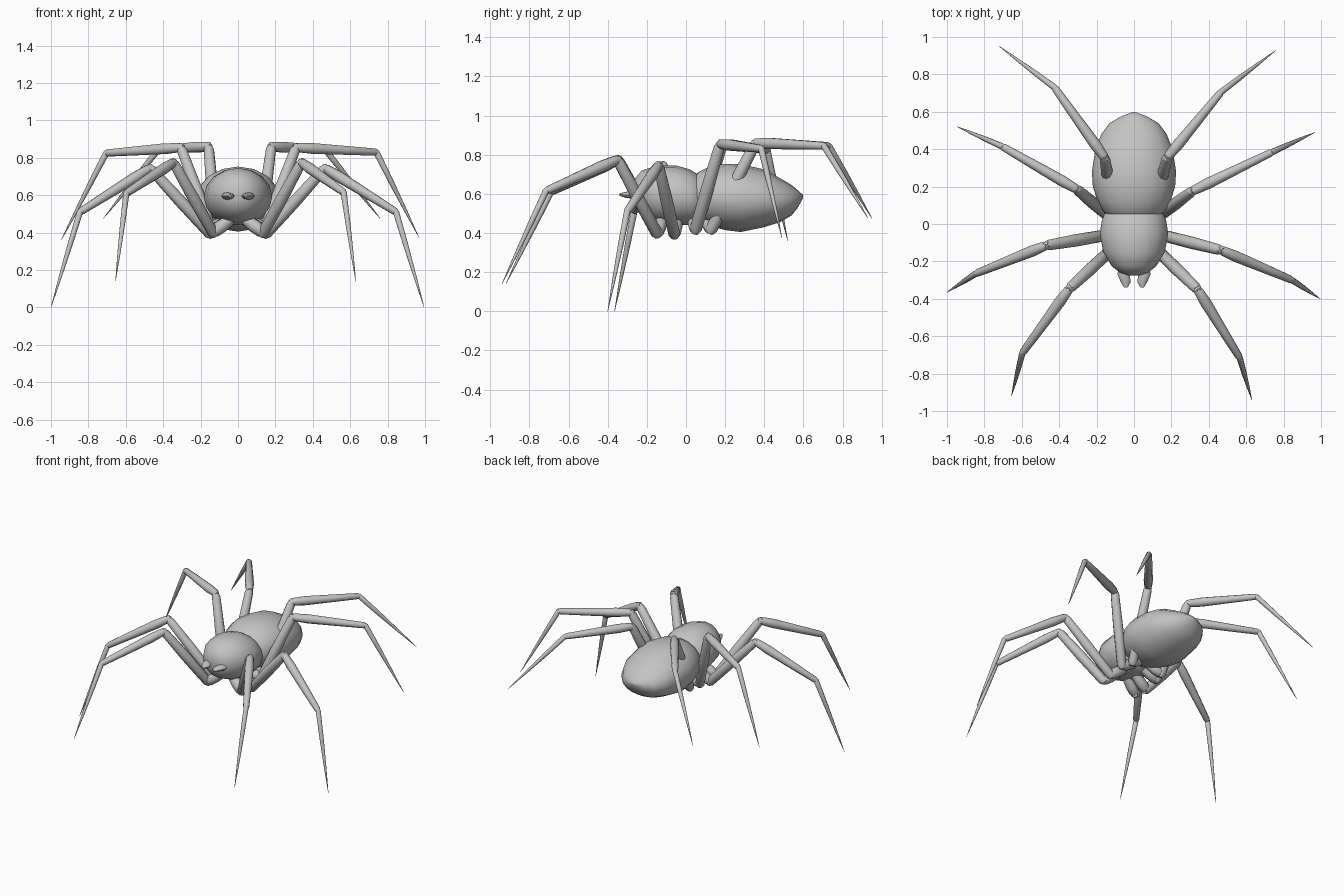
import bpy, bmesh, math
from mathutils import Vector

cube = bpy.data.objects.get("Cube")
if cube:
    bpy.data.objects.remove(cube, do_unlink=True)

grey = bpy.data.materials.new("matte grey")
grey.use_nodes = True
grey.diffuse_color = (0.55, 0.55, 0.55, 1)
grey.node_tree.nodes["Principled BSDF"].inputs["Base Color"].default_value = (0.55, 0.55, 0.55, 1)


def loft(name, rings):
    """Skin a closed body over equally sized rings of points."""
    bm = bmesh.new()
    loops = [[bm.verts.new(p) for p in ring] for ring in rings]
    n = len(loops[0])
    for a, b in zip(loops, loops[1:]):
        for i in range(n):
            j = (i + 1) % n
            bm.faces.new((a[i], a[j], b[j], b[i]))
    bm.faces.new(loops[0])
    bm.faces.new(loops[-1])
    bmesh.ops.recalc_face_normals(bm, faces=bm.faces)
    mesh = bpy.data.meshes.new(name)
    bm.to_mesh(mesh)
    bm.free()
    mesh.materials.append(grey)
    obj = bpy.data.objects.new(name, mesh)
    bpy.context.collection.objects.link(obj)
    bpy.ops.object.select_all(action='DESELECT')
    obj.select_set(True)
    bpy.context.view_layer.objects.active = obj
    bpy.ops.object.shade_smooth_by_angle(angle=math.radians(55))
    return obj


def body(name, sections, sides=16, x=0):
    """Elliptical sections along y: (y, half width, bottom, top)."""
    rings = []
    for y, w, low, high in sections:
        mid, h = (low + high) / 2, (high - low) / 2
        angles = [math.tau * i / sides for i in range(sides)]
        rings.append([(x + w * math.cos(a), y, mid + h * math.sin(a)) for a in angles])
    return loft(name, rings)


def segment(name, start, end, profile, sides=10):
    """Round limb segment; profile holds (fraction along, radius)."""
    start, end = Vector(start), Vector(end)
    turn = (end - start).to_track_quat('Z', 'Y')
    rings = []
    for t, r in profile:
        angles = [math.tau * i / sides for i in range(sides)]
        rings.append([start.lerp(end, t) + turn @ Vector((r * math.cos(a), r * math.sin(a), 0))
                      for a in angles])
    return loft(name, rings)


# Head and thorax in one rounded mass
body("cephalothorax", [
    (-0.275, 0.03, 0.57, 0.64), (-0.26, 0.075, 0.53, 0.68), (-0.225, 0.12, 0.49, 0.72),
    (-0.15, 0.165, 0.455, 0.745), (-0.05, 0.183, 0.44, 0.745), (0.02, 0.172, 0.44, 0.725),
    (0.06, 0.155, 0.45, 0.7), (0.1, 0.1, 0.5, 0.66)])

# Abdomen tapering to the rear
body("abdomen", [
    (0.04, 0.13, 0.49, 0.69), (0.06, 0.16, 0.46, 0.71), (0.12, 0.195, 0.435, 0.74),
    (0.2, 0.22, 0.415, 0.753), (0.28, 0.225, 0.405, 0.752), (0.4, 0.207, 0.43, 0.725),
    (0.48, 0.175, 0.455, 0.68), (0.54, 0.13, 0.49, 0.645), (0.575, 0.07, 0.535, 0.615),
    (0.598, 0.01, 0.58, 0.595)])

# Flattened fangs, bent slightly inwards at the tip
for side, sign in (("left", 1), ("right", -1)):
    fang = body(side + "_fang", [
        (-0.21, 0.026, 0.575, 0.62), (-0.27, 0.032, 0.575, 0.615),
        (-0.31, 0.027, 0.58, 0.61), (-0.34, 0.009, 0.59, 0.602)], 8, sign * 0.056)
    for v in fang.data.vertices:
        if v.co.y < -0.3:
            v.co.x -= sign * 0.012

# Legs: shared hips, then knee, ankle and tip for each side
hips = {"front": (0.135, -0.15, 0.4), "second": (0.15, -0.06, 0.395),
        "third": (0.145, 0.05, 0.42), "rear": (0.12, 0.13, 0.42)}
joints = {
    "left_front": ((0.34, -0.35, 0.775), (0.565, -0.715, 0.615), (0.63, -0.94, 0.14)),
    "right_front": ((-0.345, -0.345, 0.775), (-0.597, -0.69, 0.61), (-0.655, -0.92, 0.14)),
    "left_second": ((0.465, -0.14, 0.745), (0.845, -0.3, 0.51), (0.995, -0.4, 0)),
    "right_second": ((-0.47, -0.115, 0.745), (-0.845, -0.265, 0.51), (-1, -0.365, 0)),
    "left_third": ((0.31, 0.175, 0.855), (0.74, 0.385, 0.83), (0.967, 0.49, 0.375)),
    "right_third": ((-0.305, 0.185, 0.855), (-0.705, 0.415, 0.825), (-0.945, 0.52, 0.36)),
    "left_rear": ((0.178, 0.355, 0.86), (0.465, 0.705, 0.845), (0.76, 0.93, 0.475)),
    "right_rear": ((-0.157, 0.355, 0.86), (-0.425, 0.73, 0.845), (-0.72, 0.95, 0.475))}
thigh = [(-0.05, 0.018), (0, 0.031), (0.5, 0.033), (0.96, 0.028), (1.04, 0.014)]
shin = [(-0.04, 0.014), (0.02, 0.025), (0.2, 0.03), (0.6, 0.025), (0.98, 0.02), (1.02, 0.01)]
foot = [(-0.03, 0.009), (0, 0.017), (0.35, 0.014), (0.7, 0.008), (1, 0.001)]
coxa = [(0, 0.03), (0.5, 0.036), (0.9, 0.034), (1.1, 0.018)]

for name, (knee, ankle, tip) in joints.items():
    side, pair = name.split("_")
    x, y, z = hips[pair]
    x *= 1 if side == "left" else -1
    segment(name + "_coxa", (x * 0.3, y * 0.8, 0.47), (x, y, z), coxa)
    segment(name + "_thigh", (x, y, z), knee, thigh)
    segment(name + "_shin", knee, ankle, shin)
    segment(name + "_foot", ankle, tip, foot)
